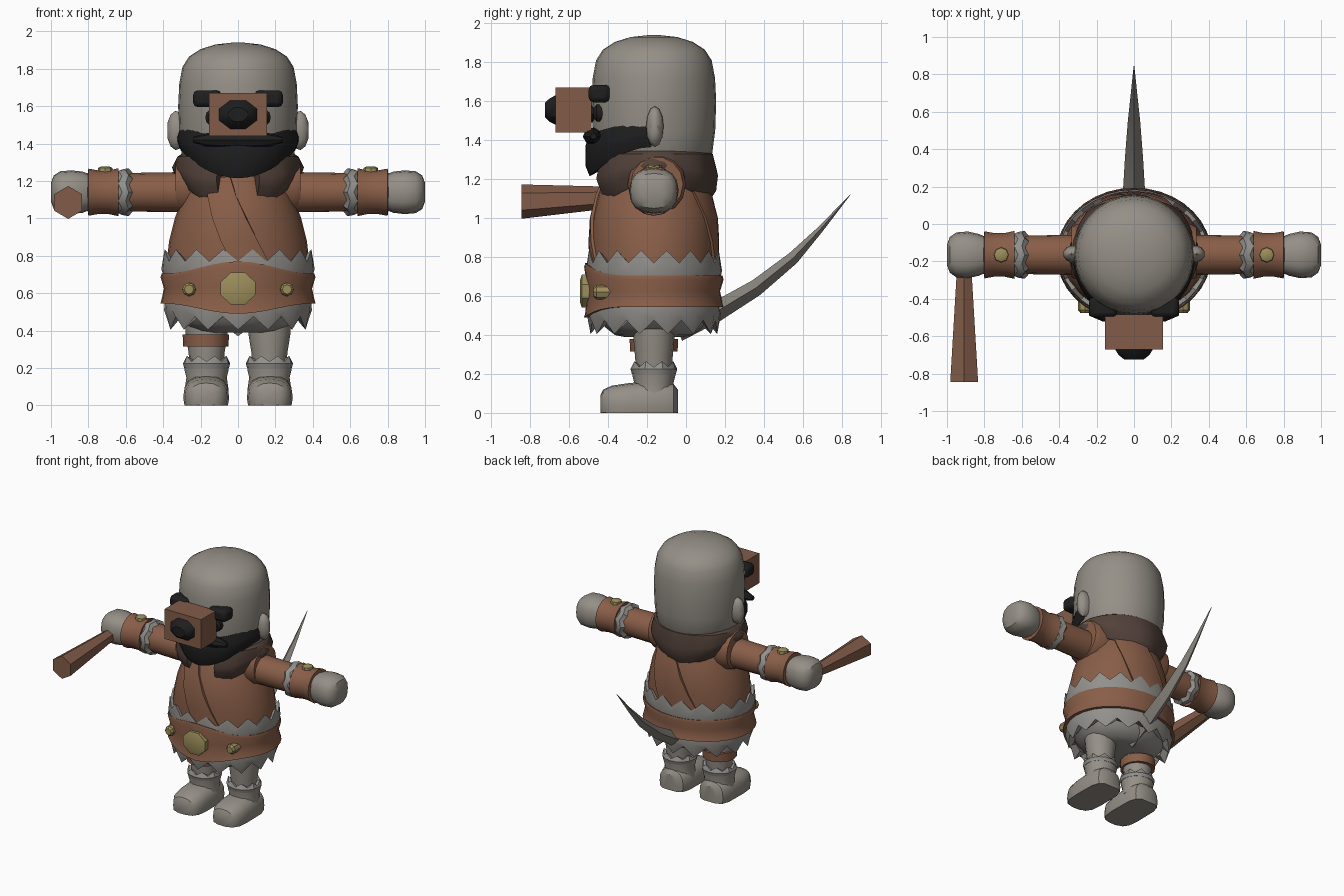
import bpy, bmesh, math
from mathutils import Vector

if "Cube" in bpy.data.objects:
    bpy.data.objects.remove(bpy.data.objects["Cube"])

CY = -0.165  # body centre line in y


def mat(name, r, g, b):
    m = bpy.data.materials.new(name)
    m.diffuse_color = (r, g, b, 1)
    m.use_nodes = True
    m.node_tree.nodes["Principled BSDF"].inputs["Base Color"].default_value = m.diffuse_color
    return m


LEATHER = mat("brown leather", 0.25, 0.112, 0.065)
WOOD = mat("brown wood", 0.225, 0.108, 0.066)
SKIN = mat("grey skin", 0.30, 0.275, 0.24)
FUR = mat("grey fur", 0.29, 0.28, 0.26)
STEEL = mat("grey blade", 0.25, 0.23, 0.205)
BLACK = mat("black hair", 0.013, 0.013, 0.013)
PELT = mat("dark brown pelt", 0.085, 0.053, 0.042)
GOLD = mat("dull gold", 0.33, 0.27, 0.105)


def skin(name, rings, m, closed=False):
    """Join equal rings of points into a surface; cap the ends unless closed."""
    bm = bmesh.new()
    vs = [[bm.verts.new(p) for p in r] for r in rings]
    n = len(vs[0])
    pairs = list(zip(vs, vs[1:])) + ([(vs[-1], vs[0])] if closed else [])
    for a, b in pairs:
        for i in range(n):
            j = (i + 1) % n
            bm.faces.new((a[i], a[j], b[j], b[i]))
    if not closed:
        bm.faces.new(vs[0])
        bm.faces.new(vs[-1])
    bmesh.ops.remove_doubles(bm, verts=bm.verts, dist=0.0005)
    bmesh.ops.recalc_face_normals(bm, faces=bm.faces)
    me = bpy.data.meshes.new(name)
    bm.to_mesh(me)
    bm.free()
    me.materials.append(m)
    ob = bpy.data.objects.new(name, me)
    bpy.context.collection.objects.link(ob)
    return ob


def loft(name, prof, m, axis="z", c=(0, CY), n=20, p=1.0, closed=False, turn=0.0):
    """Rings (position, radius a, radius b, zigzag, shift of second centre)."""
    rings = []
    for t, a, b, *more in prof:
        zig, db = (more + [0, 0])[:2]
        ring = []
        for i in range(n):
            w = 2 * math.pi * i / n + turn
            u, v = (math.copysign(abs(f) ** p, f) for f in (math.cos(w), math.sin(w)))
            u, v = c[0] + a * u, c[1] + db + b * v
            q = t + (zig if i % 2 else 0)
            ring.append({"z": (u, v, q), "x": (q, u, v), "y": (u, q, max(v, 0))}[axis])
        rings.append(ring)
    return skin(name, rings, m, closed)


def shell(name, a0, a1, n, section, m):
    """Sweep a section of (rx, ry, z, twist) around the body; 0 degrees faces front."""
    full = a1 - a0 == 360
    rings = []
    for i in range(n if full else n + 1):
        d = a0 + (a1 - a0) * i / n
        rings.append([(rx * math.sin(math.radians(d + k)),
                       CY - ry * math.cos(math.radians(d + k)), z)
                      for rx, ry, z, k in section(d)])
    return skin(name, rings, m, full)


def box(name, lo, hi, m, bevel=0.0):
    x0, y0, z0 = lo
    x1, y1, z1 = hi
    ob = skin(name, [[(x0, y0, z), (x1, y0, z), (x1, y1, z), (x0, y1, z)] for z in (z0, z1)], m)
    if bevel:
        b = ob.modifiers.new("Bevel", "BEVEL")
        b.width, b.segments = bevel, 2
    return ob


# Head and ears
loft("head", [(1.22, .24, .24), (1.32, .298, .298), (1.45, .315, .315), (1.6, .32, .32),
              (1.72, .314, .314), (1.81, .297, .297), (1.865, .262, .262), (1.905, .2, .2),
              (1.93, .12, .12), (1.94, .03, .03)], SKIN, n=28)
for s in (-1, 1):
    loft("ear", [(s * .29, .04, .09), (s * .335, .045, .105), (s * .36, .036, .085),
                 (s * .376, .015, .045)], SKIN, "x", (-.16, 1.47), 12)
    # Brows and eyes
    xs = sorted((s * .09, s * .24))
    box("eyebrow", (xs[0], -.5, 1.595), (xs[1], -.39, 1.685), BLACK, .025)
    loft("eye", [(-.475, .02, .03), (-.46, .035, .045), (-.40, .035, .045)],
         BLACK, "y", (s * .14, 1.54), 10)


# Beard wraps the jaw
def beard(d):
    k = abs(math.sin(math.radians(d)))
    zt, zb = 1.43 + .065 * k ** 2, 1.215 + .15 * k ** 2
    rows = [(.26, zt - .01), (.33, zt), (.352, zt - .06), (.35, zb + .05), (.33, zb), (.22, zb + .06)]
    return [(r * .93, r, z, 0) for r, z in rows]


shell("beard", -88, 88, 20, beard, BLACK)
for s in (-1, 1):
    loft("moustache", [(s * .0, .05, .04), (s * .08, .055, .045), (s * .17, .045, .035),
                       (s * .24, .015, .015)], BLACK, "x", (-.475, 1.42), 8)

# Wooden block with dark faceted knob in front of the face
box("face_block", (-.155, -.67, 1.44), (.155, -.485, 1.67), WOOD)
loft("block_knob", [(-.725, .055, .04), (-.70, .09, .065), (-.66, .115, .088)],
     BLACK, "y", (0, 1.555), 8, turn=math.pi / 8)
loft("block_back_knob", [(-.49, .1, .045), (-.44, .08, .035)], BLACK, "y", (0, 1.535), 8)

# Tunic and its overlapping flaps
TUNIC = [(.52, .37, .32), (.75, .384, .318), (.88, .368, .322), (1.0, .338, .315),
         (1.12, .295, .285), (1.22, .24, .245), (1.32, .18, .2)]
loft("tunic", TUNIC, LEATHER, n=28)


def flap(d):
    outer = [(a + .014, b + .014, z, (1.2 - z) * 75) for z, a, b in TUNIC[1:6]]
    return outer + [(a - .03, b - .03, z, k) for a, b, z, k in reversed(outer)]


shell("front_flap", -38, -8, 8, flap, LEATHER)
shell("back_flap", 130, 175, 8, flap, LEATHER)


# Pelt collar, open at the front
def collar(d):
    e = min(1, (min(d, 360 - d) - 20) / 22)
    k = math.sin(math.radians(d)) ** 2
    back = (1 - math.cos(math.radians(d))) / 2
    lump = .008 * math.cos(math.radians(d * 8))
    zt = 1.29 + .07 * e
    zb = 1.05 + .05 * (1 - e) + .12 * k + .03 * back
    rows = [(.2, zt - .06), (.27, zt), (.315, zt - .03), (.335 + lump, (zt + zb) / 2),
            (.325 + lump, zb + .06), (.29, zb), (.2, zb + .03)]
    return [(r * 1.03, r * .96, z, 0) for r, z in rows]


shell("pelt_collar", 20, 340, 28, collar, PELT)


# Belt, taller at the front
def belt(d):
    f = max(0, math.cos(math.radians(d))) ** 5
    zt, zb = .705 + .065 * f, .545 - .055 * f
    rows = [(.36, zt - .01), (.408, zt), (.414, zt - .02), (.396, (zt + zb) / 2),
            (.409, zb + .02), (.415, zb), (.36, zb)]
    return [(r, r - .056, z, 0) for r, z in rows]


shell("belt", 0, 360, 36, belt, LEATHER)
loft("belt_buckle", [(-.545, .07, .06), (-.535, .1, .092), (-.49, .1, .092)],
     GOLD, "y", (0, .625), 8, turn=math.pi / 8)
for s in (-1, 1):
    loft("belt_stud", [(-.475, .025, .025), (-.46, .037, .037), (-.38, .037, .037)],
         GOLD, "y", (s * .262, .62), 8)

# Zigzag fur trims above and below the belt
loft("upper_fur", [(.66, .36, .3), (.66, .39, .335), (.73, .41, .35), (.77, .40, .34, .065),
                   (.755, .36, .3, .04)], FUR, n=32, closed=True)
loft("lower_fur", [(.57, .34, .29), (.57, .39, .335), (.51, .395, .345), (.475, .37, .325, -.07),
                   (.48, .33, .28, -.02)], FUR, n=28, closed=True)
loft("hips", [(.39, .17, .15), (.40, .23, .2), (.44, .3, .25), (.52, .36, .3), (.6, .36, .3)], FUR)

# Arms
for s in (-1, 1):
    c = (CY, 1.14)
    loft("shoulder_cap", [(s * .17, .15, .16), (s * .30, .15, .155), (s * .335, .135, .14),
                          (s * .335, .09, .09)], LEATHER, "x", (CY + .015, 1.175), 14)
    loft("sleeve", [(s * .15, .11, .11), (s * .58, .103, .103)], LEATHER, "x", c, 16)
    loft("wrist_fur", [(s * .64, .09, .09), (s * .56, .1, .1, s * .02), (s * .585, .128, .128, s * .015),
                       (s * .62, .122, .122, s * .02), (s * .65, .1, .1)], FUR, "x", c, 16)
    loft("bracer", [(s * .645, .1, .1), (s * .64, .128, .128), (s * .69, .117, .117),
                    (s * .75, .117, .117), (s * .80, .126, .126), (s * .805, .09, .09)],
         LEATHER, "x", c, 16)
    loft("bracer_stud", [(1.24, .042, .042), (1.27, .038, .038), (1.278, .022, .022)],
         GOLD, c=(s * .71, CY), n=8)
    loft("fist", [(s * .78, .09, .09), (s * .83, .112, .11), (s * .89, .125, .117), (s * .95, .12, .112),
                  (s * .985, .095, .09), (s * 1.0, .055, .05)], SKIN, "x", c, 16, .8)

# Legs and boots
for s in (-1, 1):
    c = (s * .168, CY)
    loft("leg", [(.2, .09, .09), (.28, .096, .096), (.38, .112, .105), (.5, .12, .11)], SKIN, c=c, n=16)
    loft("boot_shaft", [(.08, .118, .11), (.15, .108, .1), (.19, .118, .11), (.215, .118, .11)],
         SKIN, c=c, n=16)
    loft("boot_fur", [(.205, .09, .085), (.2, .12, .113), (.225, .126, .12), (.235, .115, .108, .03),
                      (.235, .08, .08, .01)], FUR, c=c, n=16, closed=True)
    loft("foot", [(-.44, .05, .05), (-.425, .085, .08), (-.38, .114, .1), (-.3, .123, .112),
                  (-.22, .122, .12), (-.12, .12, .12), (-.065, .1, .11), (-.042, .06, .08)],
         SKIN, "y", (s * .17, .04), 16, .75)
loft("leg_strap", [(.315, .09, .09), (.315, .121, .125), (.38, .124, .128), (.38, .09, .09)],
     LEATHER, c=(-.172, CY), n=14, closed=True)

# Wooden handle held in the fist
loft("handle", [(-.845, .086, .088), (-.2, .042, .042, 0, .03)], WOOD, "y",
     (-.908, 1.085), 6, turn=math.pi / 2)

# Curved blade rising behind: (y, z) of lower and upper edge, half width
BLADE = [((-.02, .37), (-.06, .47), .066), ((.18, .475), (.14, .57), .06),
         ((.38, .605), (.34, .68), .048), ((.57, .77), (.53, .82), .033),
         ((.70, .93), (.68, .955), .018), ((.845, 1.12), (.843, 1.122), .002)]
skin("curved_blade", [[(0, *lo), (w, (lo[0] + hi[0]) / 2, (lo[1] + hi[1]) / 2), (0, *hi),
                       (-w, (lo[0] + hi[0]) / 2, (lo[1] + hi[1]) / 2)] for lo, hi, w in BLADE], STEEL)

# Smooth rounded parts, keep hard edges
for ob in bpy.context.collection.objects:
    ob.select_set(True)
    bpy.context.view_layer.objects.active = ob
bpy.ops.object.shade_smooth_by_angle(angle=math.radians(35))
